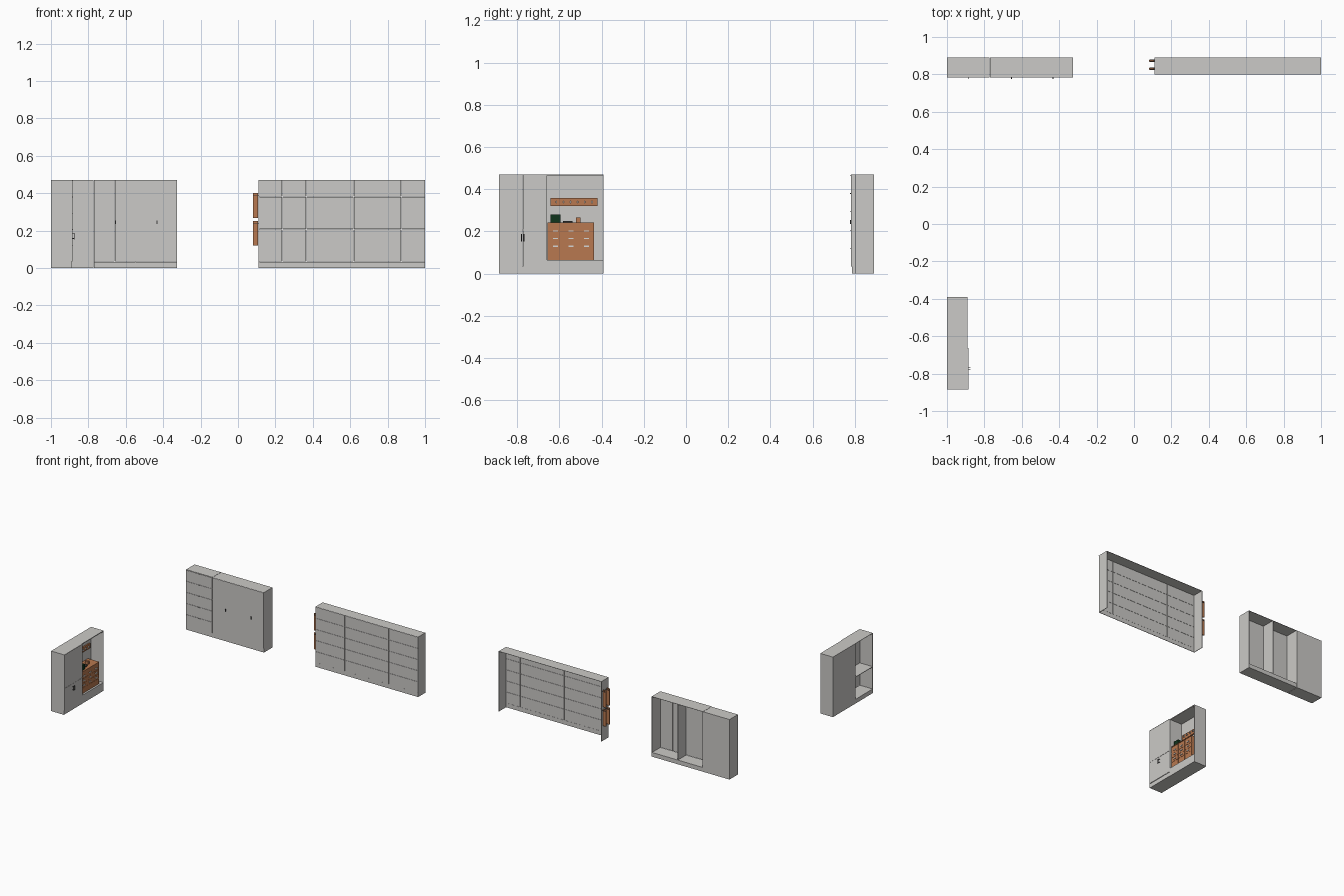
import bpy, bmesh

if "Cube" in bpy.data.objects:
    bpy.data.objects.remove(bpy.data.objects["Cube"])


def material(name, rgb):
    m = bpy.data.materials.new(name)
    m.diffuse_color = (*rgb, 1)
    m.use_nodes = True
    m.node_tree.nodes["Principled BSDF"].inputs["Base Color"].default_value = m.diffuse_color
    return m


GREY = material("warm_grey", (0.60, 0.59, 0.57))
COPPER = material("copper_wood", (0.48, 0.19, 0.08))
DARK = material("dark_metal", (0.04, 0.04, 0.04))
GREEN = material("dark_green", (0.005, 0.035, 0.012))
PALE = material("pale_metal", (0.68, 0.68, 0.67))


def boxes(name, mat, items):
    """One object from boxes given as (x0, x1, y0, y1, z0, z1)."""
    bm = bmesh.new()
    for x0, x1, y0, y1, z0, z1 in items:
        vs = bmesh.ops.create_cube(bm, size=1)["verts"]
        for v in vs:
            v.co.x = (x0 + x1) / 2 + v.co.x * (x1 - x0)
            v.co.y = (y0 + y1) / 2 + v.co.y * (y1 - y0)
            v.co.z = (z0 + z1) / 2 + v.co.z * (z1 - z0)
    me = bpy.data.meshes.new(name)
    bm.to_mesh(me)
    bm.free()
    me.materials.append(mat)
    ob = bpy.data.objects.new(name, me)
    bpy.context.collection.objects.link(ob)
    return ob


H = 0.47            # cabinet height
T = 0.004           # board thickness
G = 0.0007          # half of the gap between fronts
PLINTH = 0.033
ROWS = [PLINTH + 0.087 * i for i in range(6)]


def fronts_y(xs, zs, y):
    """Grid of front plates facing -y."""
    return [(a + G, b - G, y, y + T, c + G, d - G)
            for a, b in zip(xs, xs[1:]) for c, d in zip(zs, zs[1:])]


def fronts_x(ys, zs, x):
    """Grid of front plates facing +x."""
    return [(x - T, x, a + G, b - G, c + G, d - G)
            for a, b in zip(ys, ys[1:]) for c, d in zip(zs, zs[1:])]


# --- Long wall unit: 7 x 5 fronts, open back and underside ---
cx0, cx1, cy0, cy1 = 0.11, 1.0, 0.80, 0.89
cols = [cx0 + (cx1 - cx0) * i / 7 for i in range(8)]
boxes("long_unit_fronts", GREY, fronts_y(cols, ROWS, cy0))
boxes("long_unit_carcass", GREY, [
    (cx0, cx0 + T, cy0 + T, cy1, 0, H),
    (cx1 - T, cx1, cy0 + T, cy1, 0, H),
    (cx0, cx1, cy0, cy1, H - 0.002, H),
    (cx0, cx1, cy0 + 0.001, cy0 + T, 0, PLINTH)])

# --- Thin boards hanging on its left end ---
boards, hooks = [], []
for y in (0.83, 0.872):
    for z0, z1 in ((0.12, 0.25), (0.268, 0.40)):
        boards.append((0.08, 0.106, y - 0.004, y + 0.004, z0, z1))
        hooks.append((0.084, cx0, y - 0.007, y + 0.007, z1 - 0.013, z1 - 0.009))
boxes("hanging_boards", COPPER, boards)
boxes("board_hooks", DARK, hooks)

# --- Back wall wardrobe: closed drawer block and two open-backed cabinets ---
by0, by1 = 0.782, 0.89
boxes("drawer_block_body", GREY, [(-1, -0.772, by0 + T, by1, 0, H)])
boxes("drawer_block_fronts", GREY, fronts_y([-1, -0.885, -0.772], ROWS, by0))
panels = []
for x in (-0.77, -0.55 - T / 2, -0.325 - T):
    panels.append((x, x + T, by0 + T, by1, 0, H))
panels += [(-0.77, -0.325, by0, by1, H - 0.002, H),
           (-0.77, -0.325, by0 + T, by1, 0, PLINTH)]
boxes("wardrobe_carcass", GREY, panels)
boxes("wardrobe_doors", GREY,
      fronts_y([-0.77, -0.659, -0.548, -0.436, -0.325], [PLINTH, ROWS[-1]], by0))
boxes("wardrobe_door_handles", DARK,
      [(x - 0.002, x + 0.003, by0 - 0.006, by0, 0.235, 0.255) for x in (-0.656, -0.433)])
boxes("drawer_pulls", DARK,
      [(-0.888, -0.882, by0 - 0.004, by0, z - 0.003, z) for z in ROWS[1:]])

# --- Left wall cupboard: open back, split upper and lower doors ---
ax = -0.885
ya, yb, yc = -0.885, -0.662, -0.39
boxes("cupboard_carcass", GREY, [
    (-1, ax - T, ya, ya + T, 0, H),
    (-1, ax - T, yb - T, yb, 0, H),
    (-1, ax, ya, yb, H - 0.002, H),
    (-1, ax - T, ya, yb, 0, PLINTH),
    (-1, ax - T, ya, yb, 0.204, 0.208)])
mid = (ya + yb) / 2
boxes("cupboard_doors", GREY, fronts_x([ya, mid, yb], [PLINTH, 0.206, ROWS[-1]], ax))
pulls = []
for y in (mid - 0.006, mid + 0.006):
    pulls += [(ax + 0.007, ax + 0.010, y - 0.0015, y + 0.0015, 0.153, 0.187)]
    pulls += [(ax, ax + 0.008, y - 0.0015, y + 0.0015, z, z + 0.003) for z in (0.156, 0.181)]
boxes("cupboard_handles", DARK, pulls)

# --- Niche beside it ---
nx = -0.89
boxes("niche_shell", GREY, [
    (-1, -1 + T, yb, yc, 0, H),
    (-1, nx, yb, yb + T, 0, H),
    (-1, nx, yc - T, yc, 0, H),
    (-1, nx, yb, yc, H - 0.006, H),
    (-1, nx, yb, yc, 0, 0.065)])

# --- Copper chest of drawers in the niche ---
y0, y1, fx = -0.655, -0.435, -0.90
boxes("chest_body", COPPER, [(-0.995, fx - T, y0, y1, 0.065, 0.236),
                             (-0.995, fx + 0.002, y0, y1, 0.236, 0.241)])
step = (y1 - y0) / 3
chest_rows = [0.068, 0.112, 0.148, 0.184, 0.235]
boxes("chest_drawers", COPPER,
      fronts_x([y0 + step * i for i in range(4)], chest_rows, fx))
boxes("chest_handles", PALE,
      [(fx, fx + 0.005, y0 + step * (i + .5) - 0.012, y0 + step * (i + .5) + 0.012, z - 0.003, z + 0.003)
       for i in range(3) for z in (0.13, 0.166, 0.202)])

# --- Things standing on the chest ---
boxes("green_box", GREEN, [(-0.96, -0.91, -0.642, -0.595, 0.241, 0.28)])
boxes("small_copper_box", COPPER, [(-0.96, -0.935, -0.522, -0.5, 0.241, 0.265)])
boxes("flat_tray", DARK, [(-0.965, -0.925, -0.582, -0.538, 0.241, 0.249)])

# --- Peg rack on the niche wall ---
boxes("peg_rack", COPPER, [(-0.996, -0.985, -0.642, -0.42, 0.32, 0.358)])
pegs = []
for i in range(6):
    y = -0.615 + i * 0.034
    pegs += [(-0.985, -0.975, y - 0.005, y + 0.005, 0.338, 0.341),
             (-0.985, -0.975, y - 0.0015, y + 0.0015, 0.333, 0.346)]
boxes("rack_pegs", PALE, pegs)
